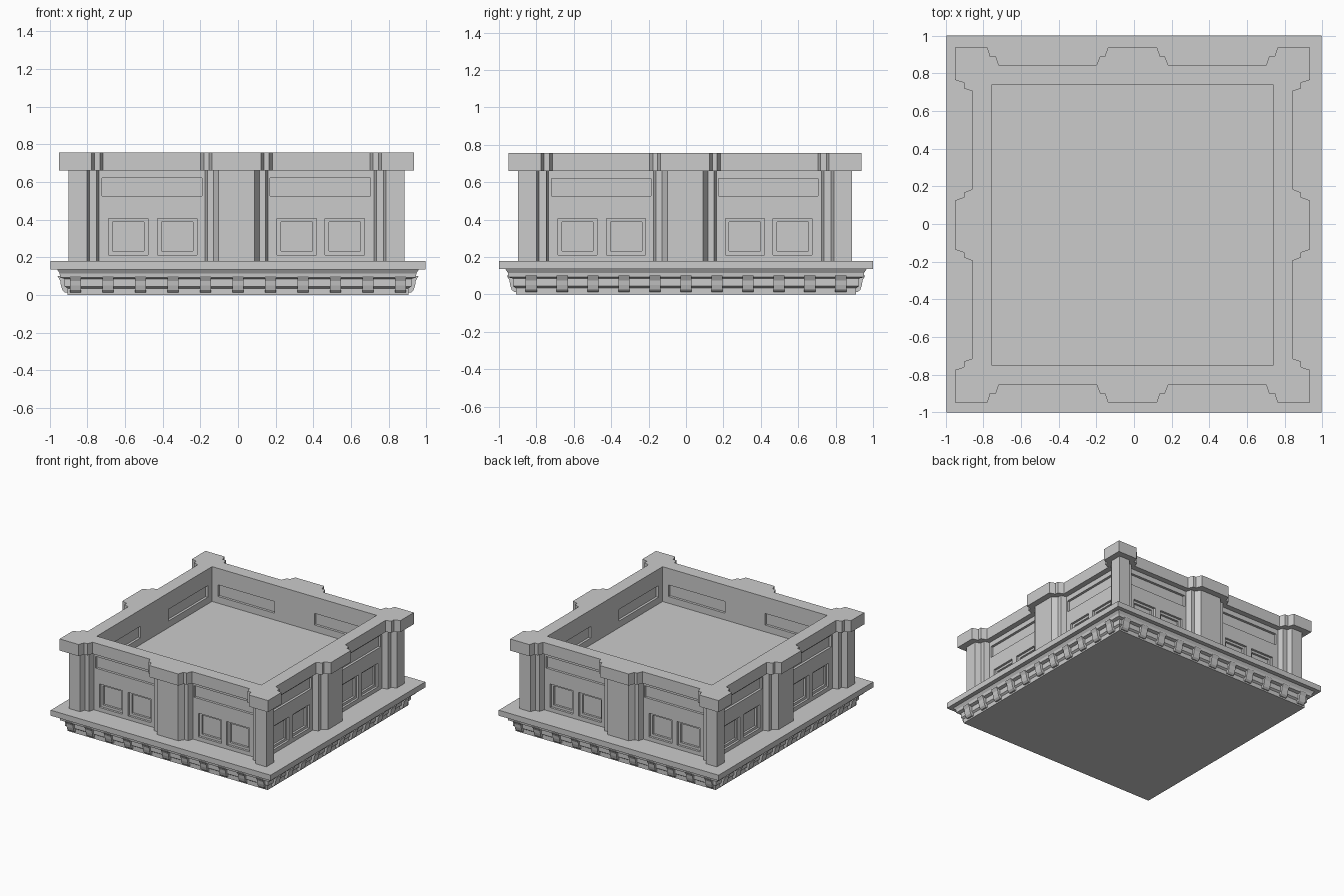
import bpy, bmesh
from math import pi
from mathutils import Matrix, Vector

if "Cube" in bpy.data.objects:
    bpy.data.objects.remove(bpy.data.objects["Cube"])

CX, CY = -0.008, -0.005      # slight offset of the upper storey


def finish(bm, name):
    bmesh.ops.recalc_face_normals(bm, faces=bm.faces)
    me = bpy.data.meshes.new(name)
    bm.to_mesh(me)
    bm.free()
    ob = bpy.data.objects.new(name, me)
    bpy.context.collection.objects.link(ob)
    return ob


def outline(out, mid, inn, corner, pier):
    """Plan of four equal sides with stepped corner and centre piers."""
    steps = (out, mid, mid, inn)
    half = [(-out, out)] + [(-t, d) for t, d in zip(corner, steps)]
    half += [(-t, d) for t, d in zip(pier, reversed(steps))]
    side = half + [(-t, d) for t, d in reversed(half[1:])]
    pts = []
    for k in range(4):
        rot = Matrix.Rotation(-k * pi / 2, 2)
        pts += [rot @ Vector(p) for p in side]
    return pts


def ring(name, pts, hole, z0, z1):
    """Extruded plan with a square opening."""
    bm = bmesh.new()
    square = [(-hole, -hole), (hole, -hole), (hole, hole), (-hole, hole)]
    edges = []
    for loop in (pts, square):
        vs = [bm.verts.new((p[0] + CX, p[1] + CY, z0)) for p in loop]
        edges += [bm.edges.new((a, b)) for a, b in zip(vs, vs[1:] + vs[:1])]
    bmesh.ops.triangle_fill(bm, use_beauty=True, edges=edges)
    res = bmesh.ops.extrude_face_region(bm, geom=bm.faces[:])
    up = [v for v in res["geom"] if isinstance(v, bmesh.types.BMVert)]
    bmesh.ops.translate(bm, verts=up, vec=(0, 0, z1 - z0))
    bmesh.ops.dissolve_limit(bm, angle_limit=0.01, verts=bm.verts[:], edges=bm.edges[:])
    return finish(bm, name)


def add_box(bm, x0, x1, y0, y1, z0, z1, rot=Matrix.Identity(4)):
    m = Matrix.Translation(((x0 + x1) / 2, (y0 + y1) / 2, (z0 + z1) / 2))
    bmesh.ops.create_cube(bm, size=1, matrix=rot @ m @ Matrix.Diagonal((x1 - x0, y1 - y0, z1 - z0, 1)))


def cut(target, name, boxes):
    """Cut the same boxes out of all four sides."""
    bm = bmesh.new()
    for k in range(4):
        rot = Matrix.Translation((CX, CY, 0)) @ Matrix.Rotation(k * pi / 2, 4, 'Z')
        for b in boxes:
            add_box(bm, *b, rot)
    cutter = finish(bm, name)
    cutter.hide_render = True
    mod = target.modifiers.new(name, 'BOOLEAN')
    mod.operation, mod.solver, mod.object = 'DIFFERENCE', 'EXACT', cutter
    bpy.context.view_layer.objects.active = target
    bpy.ops.object.modifier_apply(modifier=name)
    bpy.data.objects.remove(cutter)


# Moulded cornice at the base: square loops stacked along a profile
profile = [(0.91, 0), (0.91, 0.035), (0.925, 0.045), (0.925, 0.085), (0.95, 0.092),
           (0.952, 0.115), (0.965, 0.135), (1.0, 0.135), (1.0, 0.18)]
bm = bmesh.new()
loops = [[bm.verts.new((sx * (r - 0.005), sy * r, z))
          for sx, sy in ((-1, -1), (1, -1), (1, 1), (-1, 1))] for r, z in profile]
for a, b in zip(loops, loops[1:]):
    for i in range(4):
        j = (i + 1) % 4
        bm.faces.new((a[i], a[j], b[j], b[i]))
bm.faces.new(loops[0])
bm.faces.new(loops[-1])
finish(bm, "base_cornice")

# Curved brackets under the cornice, eleven per side
section = [(0.89, 0.012), (0.918, 0.012), (0.932, 0.025), (0.94, 0.05),
           (0.944, 0.075), (0.958, 0.1), (0.89, 0.1)]
bm = bmesh.new()
for k in range(4):
    rot = Matrix.Rotation(k * pi / 2, 4, 'Z')
    step = 0.1725 if k % 2 == 0 else 0.1655
    for i in range(-5, 6):
        ends = [[bm.verts.new(rot @ Vector((i * step + s, -d, z))) for d, z in section]
                for s in (-0.03, 0.03)]
        for e in ends:
            bm.faces.new(e)
        for p in range(len(section)):
            q = (p + 1) % len(section)
            bm.faces.new((ends[0][p], ends[0][q], ends[1][q], ends[1][p]))
finish(bm, "cornice_brackets")

# Walls with stepped piers
wall = outline(0.893, 0.85, 0.805, (0.795, 0.78, 0.742, 0.73), (0.168, 0.155, 0.122, 0.095))
walls = ring("walls", wall, 0.745, 0.18, 0.66)

# Recessed windows (two steps) and long panels inside and outside
F = -0.83
outer, inner = [], []
for c in (-0.575, -0.315, 0.32, 0.575):
    outer.append((c - 0.104, c + 0.104, F, -0.787, 0.212, 0.405))
    inner.append((c - 0.084, c + 0.084, F, -0.77, 0.232, 0.387))
for x0, x1 in ((-0.715, -0.182), (0.178, 0.712)):
    outer.append((x0, x1, F, -0.785, 0.525, 0.62))
for x0, x1 in ((-0.69, -0.182), (0.178, 0.69)):
    inner.append((x0, x1, -0.765, -0.72, 0.525, 0.62))
cut(walls, "outer_recess", outer)
cut(walls, "inner_recess", inner)

# Overhanging parapet cap following the piers
cap = outline(0.943, 0.895, 0.85, (0.77, 0.755, 0.725, 0.71), (0.19, 0.172, 0.147, 0.13))
ring("parapet_cap", cap, 0.745, 0.66, 0.755)

# Flat roof deck inside the parapet
bm = bmesh.new()
add_box(bm, CX - 0.745, CX + 0.745, CY - 0.745, CY + 0.745, 0.18, 0.47)
finish(bm, "roof_deck")
